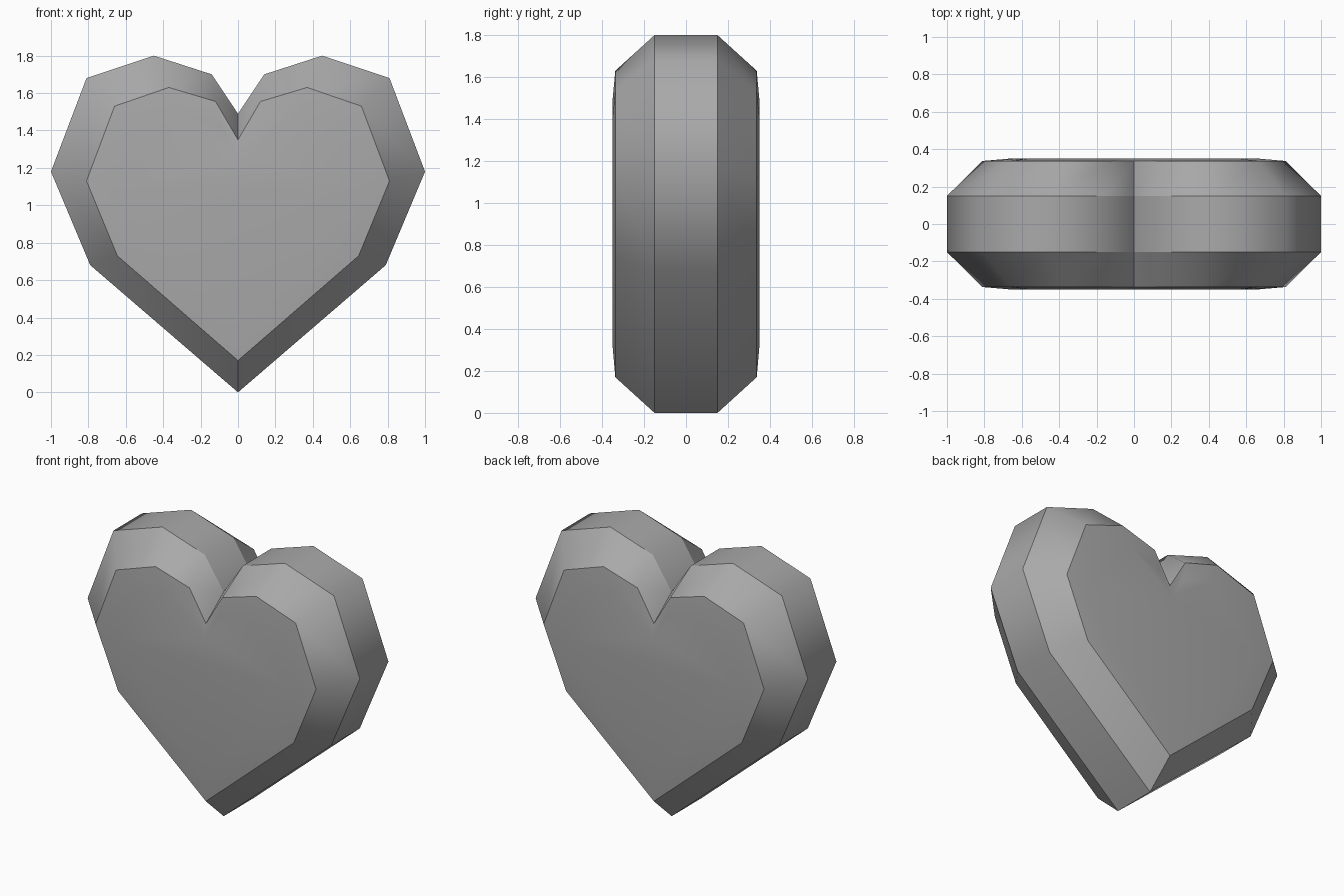
import bpy, bmesh

cube = bpy.data.objects.get("Cube")
if cube:
    bpy.data.objects.remove(cube, do_unlink=True)

grey = bpy.data.materials.new("plain grey")
grey.use_nodes = True
colour = (0.4, 0.4, 0.4, 1)
grey.diffuse_color = colour
grey.node_tree.nodes["Principled BSDF"].inputs["Base Color"].default_value = colour

# Half outlines (x, z) from the notch down to the tip
rim = [(0, 1.49), (0.14, 1.70), (0.45, 1.80), (0.81, 1.68), (1, 1.18), (0.79, 0.68), (0, 0)]
bevel = [(0, 1.35), (0.12, 1.555), (0.37, 1.63), (0.66, 1.53), (0.81, 1.13), (0.645, 0.73), (0, 0.17)]
cap = [(0, 1.27), (0.09, 1.42), (0.32, 1.49), (0.56, 1.41), (0.66, 1.08), (0.52, 0.77), (0, 0.32)]


def add_ring(bm, half, y):
    """Mirror a half outline into a closed ring of vertices."""
    outline = half + [(-x, z) for x, z in reversed(half[1:-1])]
    return [bm.verts.new((x, y, z)) for x, z in outline]


# Heart: rings lofted from the front cap to the back cap
bm = bmesh.new()
layers = [(cap, -0.35), (bevel, -0.337), (rim, -0.15),
          (rim, 0.15), (bevel, 0.337), (cap, 0.35)]
rings = [add_ring(bm, half, y) for half, y in layers]
count = len(rings[0])
for a, b in zip(rings, rings[1:]):
    for i in range(count):
        j = (i + 1) % count
        bm.faces.new((a[i], a[j], b[j], b[i]))
bm.faces.new(rings[0])
bm.faces.new(rings[-1])
bmesh.ops.recalc_face_normals(bm, faces=bm.faces)

# Smooth shading, with crisp bevel rings, notch and tip
for face in bm.faces:
    face.smooth = True
for ring in rings[1:-1]:
    for i in range(count):
        bm.edges.get((ring[i], ring[(i + 1) % count])).smooth = False
for a, b in zip(rings[1:-1], rings[2:-1]):
    for i in (0, len(rim) - 1):
        bm.edges.get((a[i], b[i])).smooth = False

mesh = bpy.data.meshes.new("heart")
bm.to_mesh(mesh)
bm.free()
mesh.materials.append(grey)
heart = bpy.data.objects.new("heart", mesh)
bpy.context.collection.objects.link(heart)
